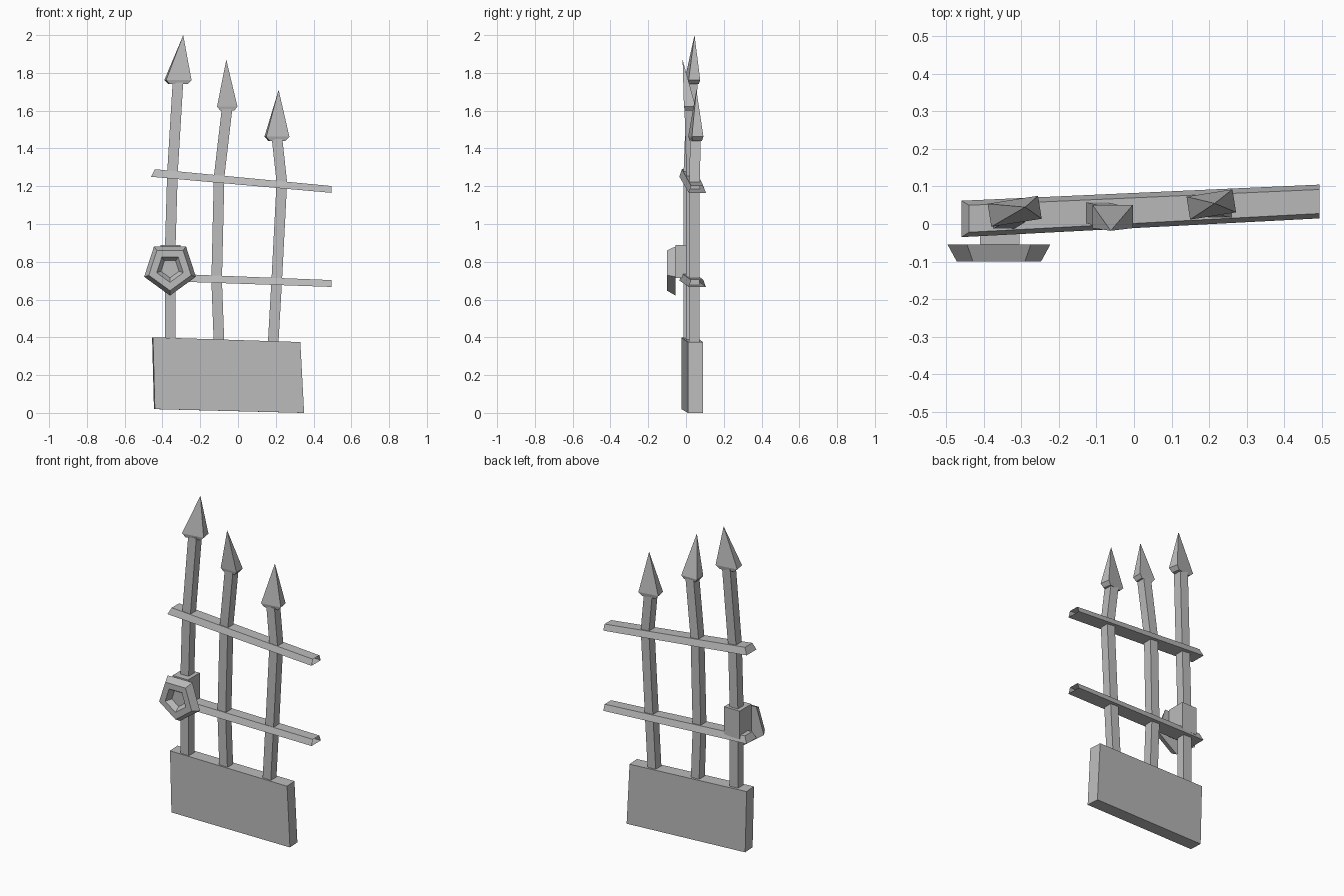
import bpy
import bmesh
from math import sin, cos, pi, radians
from mathutils import Vector, Matrix

cube = bpy.data.objects.get("Cube")
if cube:
    bpy.data.objects.remove(cube, do_unlink=True)

stone = bpy.data.materials.new("grey stone")
stone.use_nodes = True
stone.diffuse_color = (0.5, 0.5, 0.5, 1)
stone.node_tree.nodes["Principled BSDF"].inputs["Base Color"].default_value = (0.5, 0.5, 0.5, 1)


def loft(name, rings, cap_start=True, cap_end=True):
    """Skin a list of equal-length point rings; one-point rings become tips."""
    bm = bmesh.new()
    loops = [[bm.verts.new(p) for p in ring] for ring in rings]
    for a, b in zip(loops, loops[1:]):
        n = len(a)
        for i in range(n):
            j = (i + 1) % n
            bm.faces.new((a[i], a[j], b[0]) if len(b) == 1 else (a[i], a[j], b[j], b[i]))
    if cap_start:
        bm.faces.new(loops[0][::-1])
    if cap_end and len(loops[-1]) > 2:
        bm.faces.new(loops[-1])
    bmesh.ops.recalc_face_normals(bm, faces=bm.faces)
    mesh = bpy.data.meshes.new(name)
    bm.to_mesh(mesh)
    bm.free()
    mesh.materials.append(stone)
    obj = bpy.data.objects.new(name, mesh)
    bpy.context.collection.objects.link(obj)
    return obj


def rect(center, half_x, half_y, yaw=0):
    turn = Matrix.Rotation(radians(yaw), 3, "Z")
    return [Vector(center) + turn @ Vector((sx * half_x, sy * half_y, 0))
            for sx, sy in ((-1, -1), (1, -1), (1, 1), (-1, 1))]


# Crooked base wall
loft("base_wall", [
    [(-0.44, -0.025, 0.02), (0.35, 0.01, 0), (0.345, 0.09, 0), (-0.445, 0.055, 0.02)],
    [(-0.45, -0.025, 0.4), (0.33, 0.01, 0.375), (0.325, 0.09, 0.375), (-0.455, 0.055, 0.4)]])

# Bent posts, each with a spear head: path, head base, head tip, half width, turn
posts = {
    "right": ([(-0.358, 0.015, 0.36), (-0.358, 0.015, 0.9), (-0.347, 0.015, 1.27), (-0.318, 0.033, 1.75)],
              (-0.318, 0.034, 1.762), (-0.29, 0.045, 2), 0.068, 9),
    "middle": ([(-0.1, 0.028, 0.36), (-0.113, 0.028, 0.7), (-0.1, 0.03, 1.25), (-0.058, 0.02, 1.61)],
               (-0.057, 0.02, 1.622), (-0.062, -0.018, 1.87), 0.054, 0),
    "left": ([(0.185, 0.043, 0.35), (0.205, 0.043, 0.7), (0.232, 0.045, 1.22), (0.207, 0.05, 1.45)],
             (0.206, 0.052, 1.462), (0.215, 0.055, 1.71), 0.062, 9),
}
for side, (path, base, tip, half, yaw) in posts.items():
    loft(side + "_post", [rect(p, 0.028, 0.028) for p in path])
    neck = Vector(base) - Vector((0, 0, 0.022))
    loft(side + "_spear_head", [rect(neck, half * 0.68, 0.026, yaw),
                                rect(base, half, 0.031, yaw), [tip]])

# Sloping rails with a sloped closed end and an open broken end
for name, z_left, z_right in (("upper_rail", 1.25, 1.165), ("lower_rail", 0.7, 0.667)):
    loft(name, [
        [(-0.46, -0.035, z_left), (-0.44, -0.022, z_left + 0.04),
         (-0.44, 0.05, z_left + 0.04), (-0.46, 0.062, z_left)],
        [(0.495, 0.015, z_right), (0.495, 0.028, z_right + 0.036),
         (0.495, 0.092, z_right + 0.036), (0.495, 0.105, z_right)]], cap_end=False)

# Block gripping the post behind the medallion
loft("lock_block", [rect((-0.358, 0.003, z), 0.053, 0.058) for z in (0.715, 0.89)])


# Five-sided medallion with bevelled rim and recessed centre
def pentagon(radius, y):
    return [(-0.36 + radius * sin(i * 2 * pi / 5), y, 0.765 - radius * cos(i * 2 * pi / 5))
            for i in range(5)]


loft("medallion", [pentagon(r, y) for r, y in
                   ((0.144, -0.055), (0.118, -0.1), (0.074, -0.1), (0.05, -0.068))])
